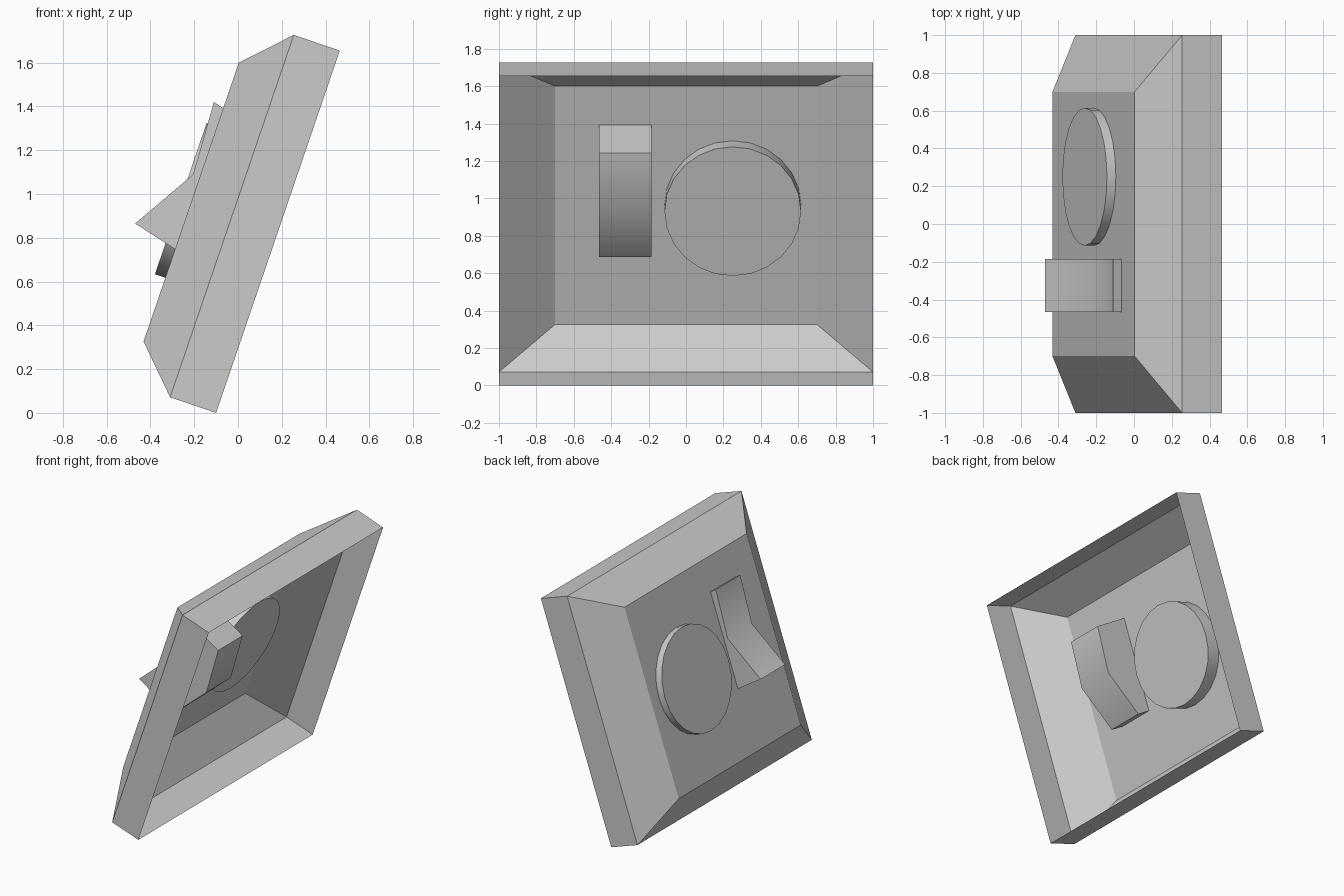
import bpy, bmesh, math
from mathutils import Matrix, Vector

if "Cube" in bpy.data.objects:
    bpy.data.objects.remove(bpy.data.objects["Cube"])

# Leaning frame: local x runs up the plate, y across, z out of its face
U = Vector((0.3231, 0, 0.9464))
N = Vector((-0.9464, 0, 0.3231))
frame = Matrix((U, (0, 1, 0), N)).transposed().to_4x4()
frame.translation = (0.1825, 0, 0.8275)
FACE = 0.419


def make(name, bm, matrix=Matrix(), smooth=False):
    mesh = bpy.data.meshes.new(name)
    bm.transform(matrix)
    bm.to_mesh(mesh)
    bm.free()
    ob = bpy.data.objects.new(name, mesh)
    bpy.context.collection.objects.link(ob)
    if smooth:
        bpy.ops.object.select_all(action='DESELECT')
        ob.select_set(True)
        bpy.context.view_layer.objects.active = ob
        bpy.ops.object.shade_smooth_by_angle(angle=math.radians(40))
    return ob


# Cover plate: open-backed shell of three stacked rectangles
bm = bmesh.new()
rings = []
for hx, hy, z in [(0.8745, 1, 0), (0.8745, 1, 0.222), (0.673, 0.7, FACE)]:
    rings.append([bm.verts.new((sx * hx, sy * hy, z))
                  for sx, sy in ((-1, -1), (1, -1), (1, 1), (-1, 1))])
for low, high in zip(rings, rings[1:]):
    for i in range(4):
        j = (i + 1) % 4
        bm.faces.new((low[i], low[j], high[j], high[i]))
bm.faces.new(rings[-1])
make("cover_plate", bm, frame)

# Round button, passing through the plate
bm = bmesh.new()
bmesh.ops.create_cone(bm, cap_ends=True, segments=24, radius1=0.365,
                      radius2=0.365, depth=0.15)
make("round_button", bm, frame @ Matrix.Translation((0, 0.25, FACE - 0.025)), True)

# Rocker: bent outer profile, swept inward and extruded across
outer = [(-0.47, 0.865), (-0.205, 1.09), (-0.11, 1.42)]
inner = [(x + 0.277, z - 0.178) for x, z in reversed(outer)]
bm = bmesh.new()
face = bm.faces.new([bm.verts.new((x, -0.465, z)) for x, z in outer + inner])
ext = bmesh.ops.extrude_face_region(bm, geom=[face])
bmesh.ops.translate(bm, vec=(0, 0.28, 0),
                    verts=[v for v in ext["geom"] if isinstance(v, bmesh.types.BMVert)])
bmesh.ops.recalc_face_normals(bm, faces=bm.faces)
make("rocker_switch", bm, smooth=True)
